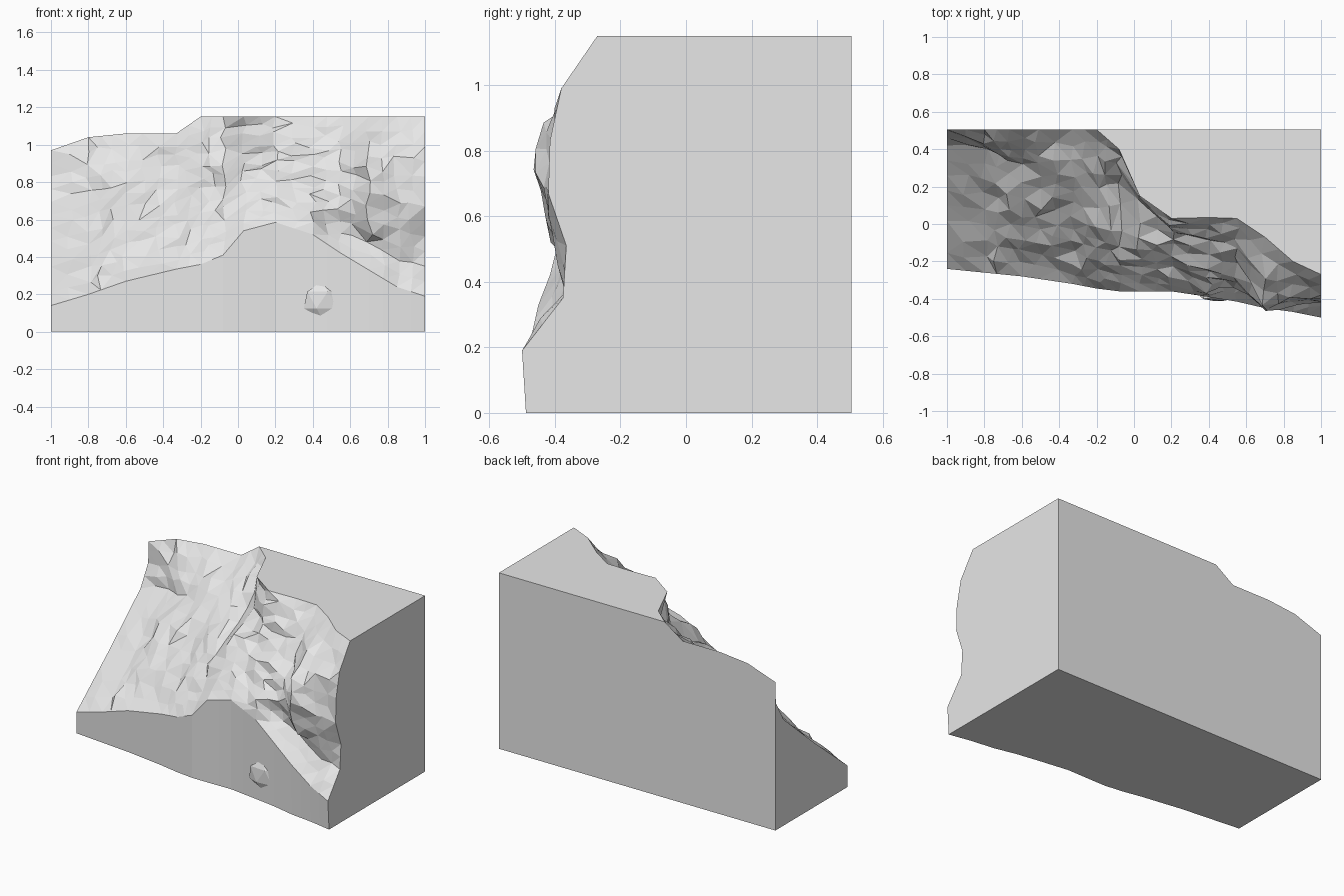
import bpy, bmesh, random
from mathutils import Matrix

if "Cube" in bpy.data.objects:
    bpy.data.objects.remove(bpy.data.objects["Cube"])

random.seed(4)
BACK = 0.505
STEPS = 12                      # rows on the rock face

stone = bpy.data.materials.new("grey stone")
stone.diffuse_color = (0.8, 0.8, 0.8, 1)
stone.use_nodes = True
stone.node_tree.nodes["Principled BSDF"].inputs["Base Color"].default_value = stone.diffuse_color

# Cliff sections: x, foot height, top height, then y from foot to top
SECTIONS = [
    (-1.0, .14, .97, -.24, -.07, .10, .26, .42, .50, .505),
    (-.80, .20, 1.04, -.26, -.09, .08, .24, .41, .42, .505),
    (-.60, .27, 1.06, -.28, -.15, -.02, .12, .31, .38, .505),
    (-.33, .335, 1.06, -.32, -.21, -.09, .03, .17, .33, .505),
    (-.20, .36, 1.15, -.345, -.25, -.13, -.02, .20, .36, .505),
    (-.08, .41, 1.15, -.36, -.28, -.18, -.03, .22, .34, .40),
    (.03, .54, 1.15, -.36, -.29, -.20, -.08, .12, .14, .15),
    (.20, .585, 1.15, -.36, -.28, -.20, -.12, -.04, .0, .03),
    (.40, .52, 1.15, -.39, -.36, -.30, -.23, -.10, -.03, .035),
    (.55, .42, 1.15, -.415, -.33, -.33, -.28, -.17, -.08, .03),
    (.70, .33, 1.15, -.45, -.36, -.43, -.465, -.42, -.28, -.07),
    (.85, .24, 1.15, -.47, -.36, -.39, -.43, -.42, -.33, -.20),
    (1.0, .19, 1.15, -.50, -.375, -.365, -.42, -.415, -.38, -.27),
]


def refine(sections, size):
    """Add in-between sections about `size` apart."""
    out = []
    for a, b in zip(sections, sections[1:]):
        n = max(1, round((b[0] - a[0]) / size))
        for i in range(n):
            out.append([p + (q - p) * i / n for p, q in zip(a, b)])
    return out + [list(sections[-1])]


def add_object(name, bm):
    mesh = bpy.data.meshes.new(name)
    bm.to_mesh(mesh)
    bm.free()
    mesh.materials.append(stone)
    obj = bpy.data.objects.new(name, mesh)
    bpy.context.collection.objects.link(obj)
    return obj


# Cliff block: one closed ring of points per section
bm = bmesh.new()
rings = []
for sec in refine(SECTIONS, 0.08):
    x, foot, top, ys = sec[0], sec[1], sec[2], sec[3:]
    ring = [bm.verts.new((x, ys[0] + .012 * max(0, x), 0))]
    for r in range(STEPS + 1):
        t = r / STEPS
        k = min(int(t * 6), 5)
        y = ys[k] + (ys[k + 1] - ys[k]) * (t * 6 - k)
        px, z = x, foot + (top - foot) * t
        if 0 < r < STEPS and abs(x) < .999:      # chip the rock surface
            px += random.uniform(-.02, .02)
            y = min(y + random.uniform(-.018, .018), BACK - .005)
            z += random.uniform(-.016, .016)
        ring.append(bm.verts.new((px, y, z)))
    ring.append(bm.verts.new((x, BACK, top)))
    ring.append(bm.verts.new((x, BACK, 0)))
    rings.append(ring)

rock = []
count = len(rings[0])
for a, b in zip(rings, rings[1:]):
    for i in range(count):
        j = (i + 1) % count
        f = bm.faces.new((a[i], b[i], b[j], a[j]))
        if 1 <= i <= STEPS:
            rock.append(f)
bm.faces.new(rings[0])
bm.faces.new(rings[-1][::-1])
bmesh.ops.triangulate(bm, faces=rock, quad_method='SHORT_EDGE')
bmesh.ops.remove_doubles(bm, verts=bm.verts, dist=.0005)
bmesh.ops.recalc_face_normals(bm, faces=bm.faces)
add_object("cliff_block", bm)

# Small stone showing through the foot wall
bm = bmesh.new()
bmesh.ops.create_icosphere(bm, subdivisions=1, radius=1)
bmesh.ops.transform(bm, verts=bm.verts,
                    matrix=Matrix.Translation((.45, -.385, .17)) @ Matrix.Diagonal((.11, .03, .1, 1)))
add_object("foot_stone", bm)
